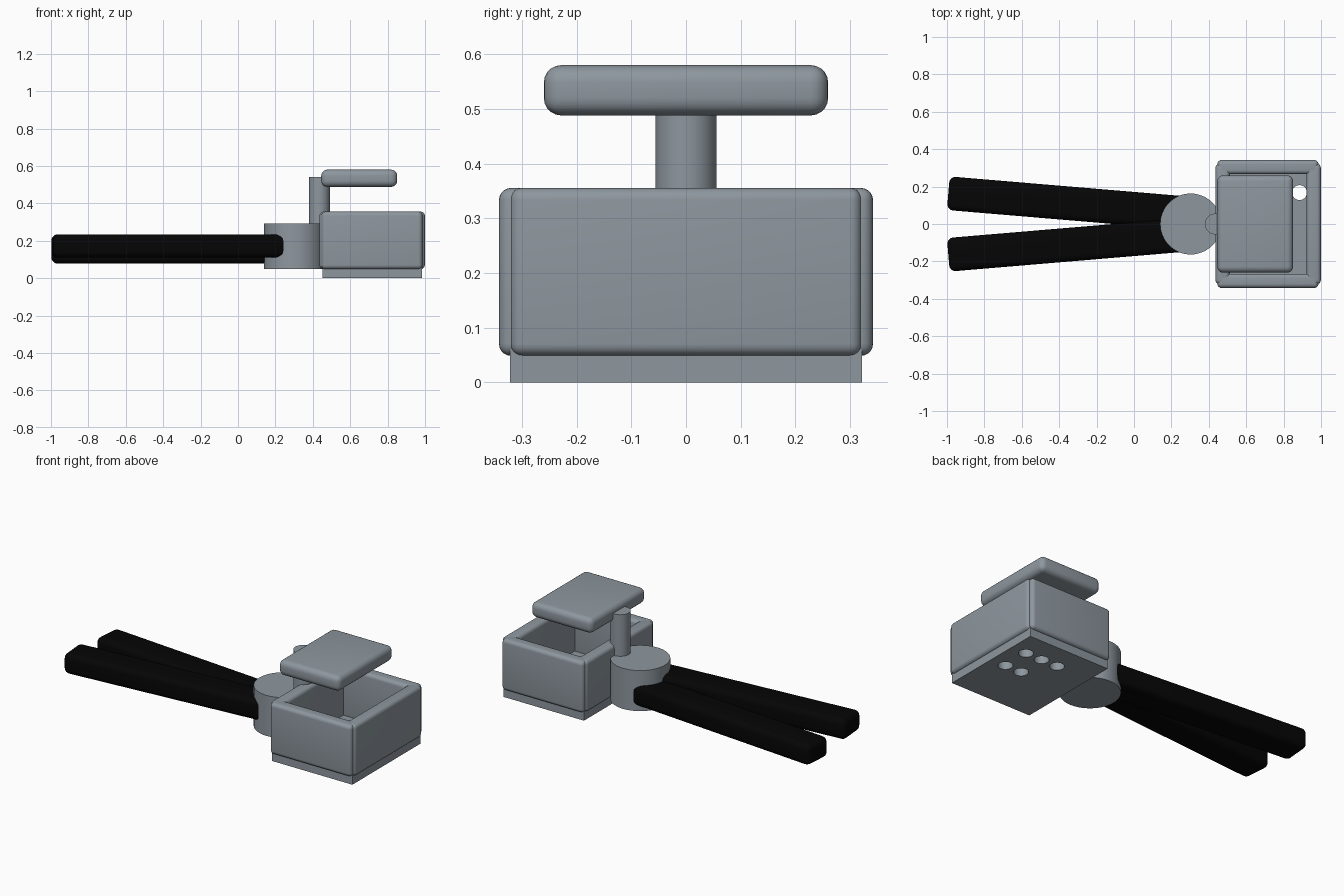
import bpy
import bmesh
from math import radians
from mathutils import Matrix

cube = bpy.data.objects.get("Cube")
if cube:
    bpy.data.objects.remove(cube, do_unlink=True)


def material(name, color):
    mat = bpy.data.materials.new(name)
    mat.use_nodes = True
    mat.diffuse_color = color
    bsdf = next(n for n in mat.node_tree.nodes if n.type == 'BSDF_PRINCIPLED')
    bsdf.inputs["Base Color"].default_value = color
    return mat


steel = material("steel_grey", (0.27, 0.31, 0.345, 1))
black = material("black_grip", (0.0015, 0.0015, 0.0015, 1))


def smooth(obj):
    bpy.ops.object.select_all(action='DESELECT')
    obj.select_set(True)
    bpy.context.view_layer.objects.active = obj
    bpy.ops.object.shade_smooth_by_angle(angle=radians(35))


def finish(name, bm, mat):
    mesh = bpy.data.meshes.new(name)
    bm.to_mesh(mesh)
    bm.free()
    mesh.materials.append(mat)
    obj = bpy.data.objects.new(name, mesh)
    bpy.context.collection.objects.link(obj)
    smooth(obj)
    return obj


def box(name, center, size, mat=steel, bevel=0, turn=0):
    """Box with rounded edges, optionally turned about z."""
    bm = bmesh.new()
    bmesh.ops.create_cube(bm, size=1)
    bmesh.ops.scale(bm, vec=size, verts=bm.verts)
    if bevel:
        bmesh.ops.bevel(bm, geom=bm.edges[:], offset=bevel, segments=5,
                        profile=0.5, affect='EDGES')
    bm.transform(Matrix.Translation(center) @ Matrix.Rotation(turn, 4, 'Z'))
    return finish(name, bm, mat)


def cylinder(name, x, y, radius, bottom, top, sides=64):
    bm = bmesh.new()
    bmesh.ops.create_cone(bm, cap_ends=True, segments=sides, radius1=radius,
                          radius2=radius, depth=top - bottom)
    bm.transform(Matrix.Translation((x, y, (bottom + top) / 2)))
    return finish(name, bm, steel)


# Perforated base plate: (x, y, hole top)
base = box("base_plate", (0.717, 0, 0.033), (0.532, 0.643, 0.066))
holes = [(0.885, 0.168, 0.2), (0.778, 0.168, 0.2), (0.671, 0.168, 0.2),
         (0.885, 0, 0.05), (0.778, 0, 0.05)]
for x, y, top in holes:
    cutter = cylinder("hole_cutter", x, y, 0.04, -0.1, top, 24)
    cutter.hide_render = True
    cut = base.modifiers.new("hole", 'BOOLEAN')
    cut.operation = 'DIFFERENCE'
    cut.solver = 'EXACT'
    cut.object = cutter
    bpy.context.view_layer.objects.active = base
    bpy.ops.object.modifier_apply(modifier=cut.name)
    bpy.data.objects.remove(cutter, do_unlink=True)
smooth(base)

# Four rounded walls of the open chamber
wall_z, wall_h, wall_t = 0.202, 0.307, 0.076
for name, side in (("front", -1), ("back", 1)):
    box(name + "_wall", (0.716, side * 0.304, wall_z),
        (0.54, wall_t, wall_h), steel, 0.022)
    # Crossing grips, the front one sitting a little higher
    box(name + "_handle", (-0.355, side * 0.111, 0.156 - side * 0.016),
        (1.28, 0.18, 0.124), black, 0.033, side * radians(-4.8))
for name, x in (("inner", 0.474), ("outer", 0.961)):
    box(name + "_wall", (x, 0, wall_z), (wall_t, 0.643, wall_h), steel, 0.022)

# Hinge drum, post and pressing plate
cylinder("hinge_drum", 0.303, 0, 0.163, 0.05, 0.293)
cylinder("plunger_post", 0.435, 0, 0.056, 0.2, 0.542, 40)
box("press_plate", (0.648, 0, 0.534), (0.406, 0.52, 0.092), steel, 0.032)
